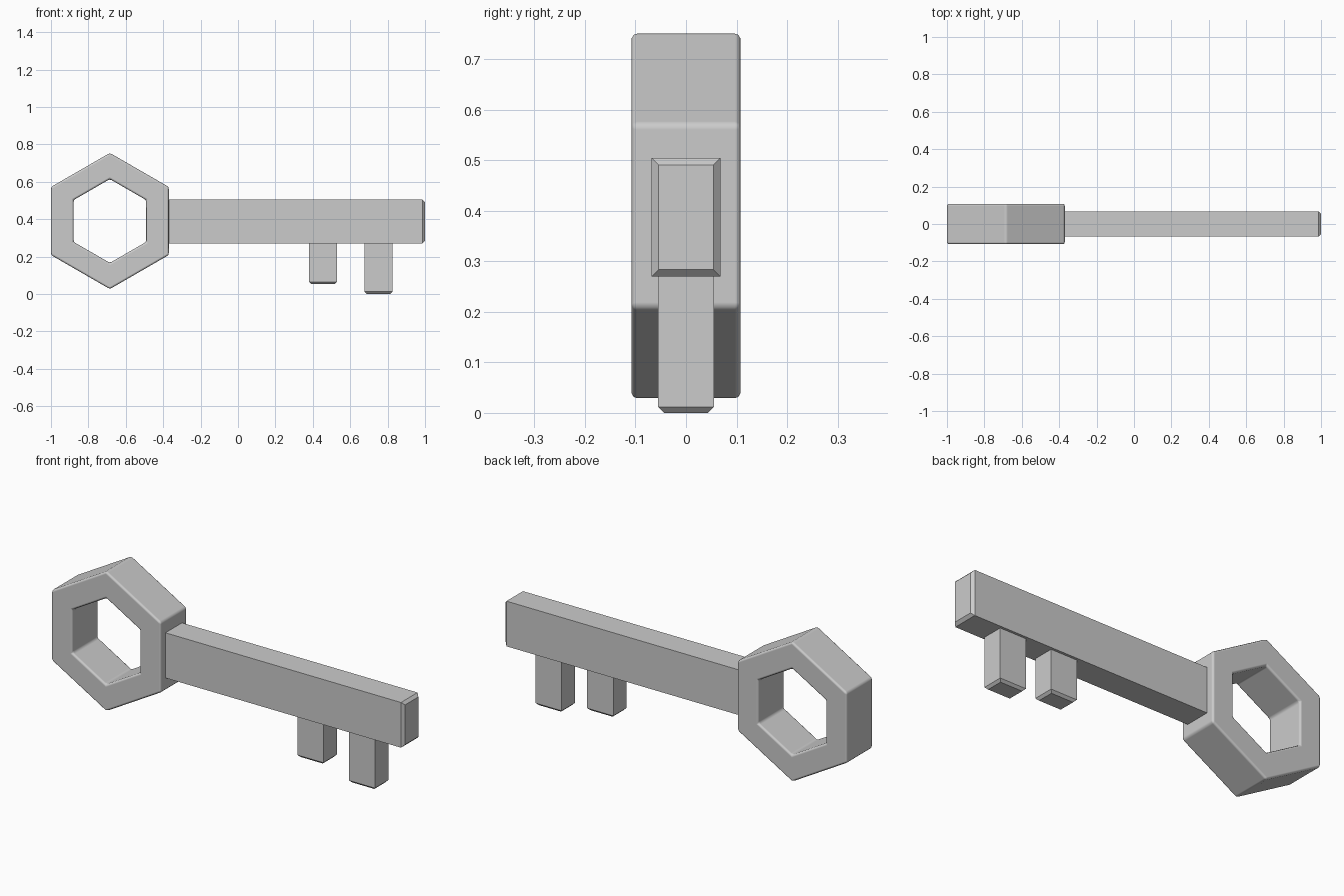
import bpy, bmesh, math

if "Cube" in bpy.data.objects:
    bpy.data.objects.remove(bpy.data.objects["Cube"])

CX, CZ = -0.685, 0.39      # centre of the bow


def make_object(name, bm):
    bmesh.ops.recalc_face_normals(bm, faces=bm.faces[:])
    mesh = bpy.data.meshes.new(name)
    bm.to_mesh(mesh)
    bm.free()
    obj = bpy.data.objects.new(name, mesh)
    bpy.context.collection.objects.link(obj)
    return obj


def hexagon(bm, apothem, y):
    r = apothem / math.cos(math.pi / 6)
    angles = [math.pi / 6 + i * math.pi / 3 for i in range(6)]
    return [bm.verts.new((CX + r * math.cos(a), y, CZ + r * math.sin(a))) for a in angles]


def chamfered_box(name, x, y, z, axis, sign, chamfer):
    """Box with a chamfer around the end face that points along sign * axis."""
    bm = bmesh.new()
    bmesh.ops.create_cube(bm, size=1)
    for v in bm.verts:
        v.co = [lo + (c + 0.5) * (hi - lo) for c, (lo, hi) in zip(v.co, (x, y, z))]
    bm.normal_update()
    end = next(f for f in bm.faces if f.normal[axis] * sign > 0.9)
    bmesh.ops.bevel(bm, geom=list(end.edges), offset=chamfer, segments=1,
                    affect='EDGES', profile=0.5)
    return make_object(name, bm)


# Hexagonal ring handle with softened edges
bm = bmesh.new()
loops = [hexagon(bm, a, y) for a, y in
         ((0.315, -0.108), (0.315, 0.108), (0.194, 0.108), (0.194, -0.108))]
for k in range(4):
    a, b = loops[k], loops[(k + 1) % 4]
    for i in range(6):
        j = (i + 1) % 6
        bm.faces.new((a[i], a[j], b[j], b[i]))
bow = make_object("bow", bm)
for p in bow.data.polygons:
    p.use_smooth = True
bevel = bow.modifiers.new("soft_edges", 'BEVEL')
bevel.width = 0.011
bevel.segments = 2
bevel.limit_method = 'ANGLE'
bevel.angle_limit = math.radians(30)
bevel.harden_normals = True

# Shaft, chamfered at the tip
chamfered_box("shaft", (-0.43, 1.0), (-0.068, 0.068), (0.27, 0.505), 0, 1, 0.014)

# Two teeth of different length, chamfered at the bottom
for name, x0, x1, bottom in (("inner_tooth", 0.38, 0.53, 0.053),
                             ("outer_tooth", 0.677, 0.827, 0.0)):
    chamfered_box(name, (x0, x1), (-0.055, 0.055), (bottom, 0.30), 2, -1, 0.012)
